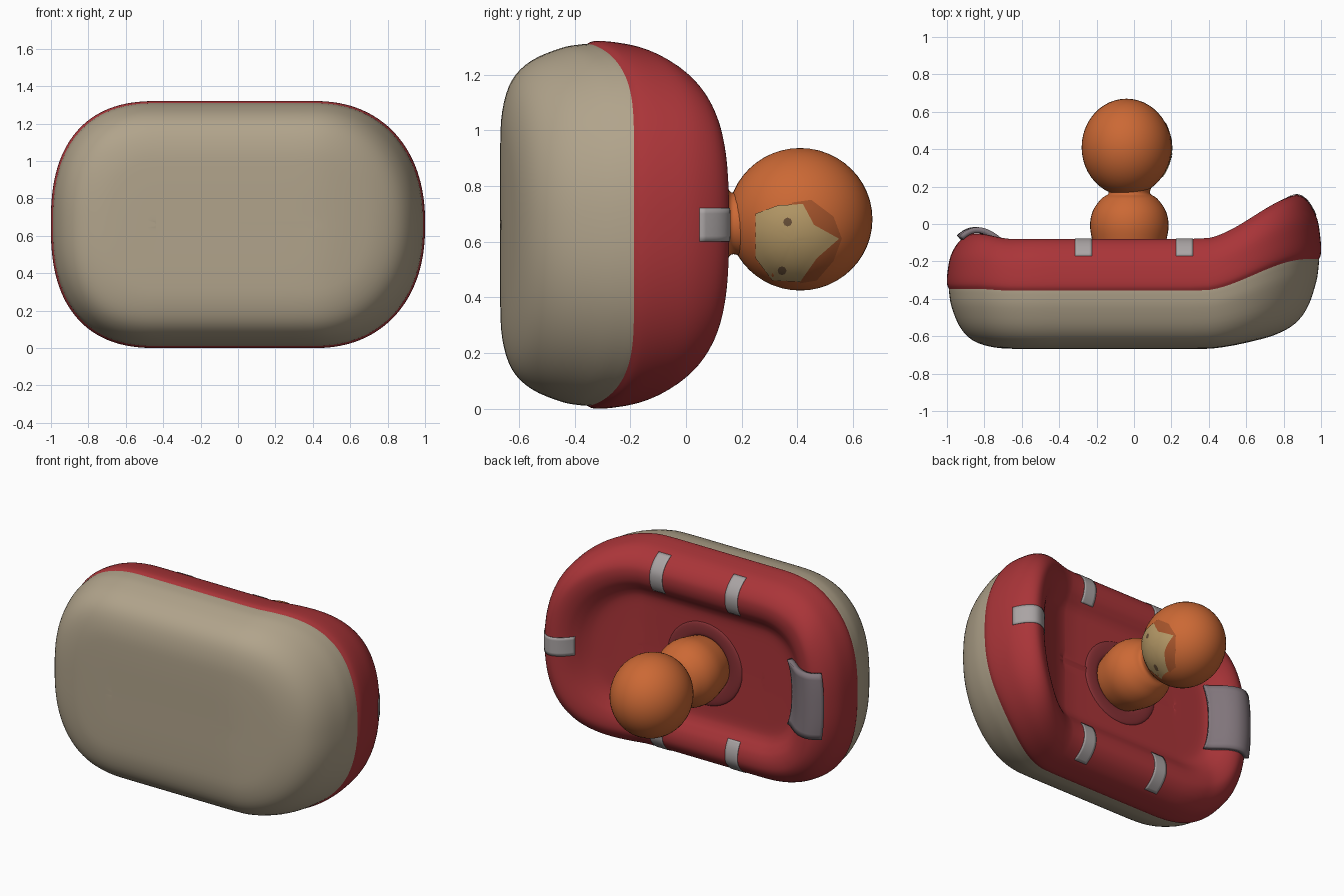
import bpy, bmesh
from math import sin, cos, pi, radians
from mathutils import Vector

if "Cube" in bpy.data.objects:
    bpy.data.objects.remove(bpy.data.objects["Cube"])

B, ZC = 0.66, 0.66                       # half width and centre height of the boat
BOW, STERN = (0.40, 2.25), (0.42, 2.5)   # (end of the straight side, roundness of the end)


def mat(name, r, g, b):
    m = bpy.data.materials.new(name)
    m.diffuse_color = (r, g, b, 1)
    m.use_nodes = True
    m.node_tree.nodes["Principled BSDF"].inputs["Base Color"].default_value = m.diffuse_color
    return m


RED = mat("red", 0.40, 0.035, 0.04)
DARK = mat("dark_red", 0.24, 0.03, 0.035)
CREAM = mat("cream", 0.44, 0.37, 0.26)
GREY = mat("grey", 0.40, 0.37, 0.37)
PAD = mat("pad_grey", 0.22, 0.18, 0.20)
ORANGE = mat("orange", 0.60, 0.14, 0.035)
HAIR = mat("hair", 0.38, 0.09, 0.025)
FACE = mat("face", 0.48, 0.33, 0.14)
BROWN = mat("brown", 0.14, 0.08, 0.04)


def step(a, b, x):
    u = min(1, max(0, (x - a) / (b - a)))
    return u * u * (3 - 2 * u)


def smooth(p, k=4):
    """Catmull-Rom curve through the profile points."""
    q = [Vector(v) for v in p]
    q = [2 * q[0] - q[1]] + q + [2 * q[-1] - q[-2]]
    out = []
    for i in range(1, len(q) - 2):
        a, b, c, d = q[i - 1:i + 3]
        for j in range(k):
            t = j / k
            out.append(0.5 * (2 * b + (c - a) * t + (2 * a - 5 * b + 4 * c - d) * t * t
                              + (3 * b - a - 3 * c + d) * t ** 3))
    return out + [q[-2]]


def loft(name, rings, material, closed=True, cap_start=False, cap_end=False, thick=0):
    bm = bmesh.new()
    vs = [[bm.verts.new(p) for p in r] for r in rings]
    n = len(vs[0])
    for r, s in zip(vs, vs[1:]):
        for i in range(n if closed else n - 1):
            j = (i + 1) % n
            bm.faces.new((r[i], r[j], s[j], s[i]))
    if cap_start:
        bm.faces.new(vs[0])
    if cap_end:
        bm.faces.new(vs[-1])
    bmesh.ops.recalc_face_normals(bm, faces=bm.faces)
    me = bpy.data.meshes.new(name)
    bm.to_mesh(me)
    bm.free()
    me.materials.append(material)
    ob = bpy.data.objects.new(name, me)
    bpy.context.collection.objects.link(ob)
    if thick:
        s = ob.modifiers.new("thickness", 'SOLIDIFY')
        s.thickness, s.offset = thick, 0
    bpy.ops.object.select_all(action='DESELECT')
    bpy.context.view_layer.objects.active = ob
    ob.select_set(True)
    bpy.ops.object.shade_smooth_by_angle(angle=radians(50))
    return ob


def sheer(x, y, z):
    """Lift the bow strongly and the stern slightly."""
    w = 0.35 + 0.65 * (y + 0.66) / 0.58
    return Vector((x, y + 0.245 * w * step(0.35, 0.93, x)
                   + 0.03 * w ** 3 * step(0.65, 0.85, -x), z + ZC))


def end_size(d, xs):
    return max(1 - xs - d, .02), B - d


def outline(d, y, count=64):
    """Closed outline, inset by d: two straight sides and two rounded ends."""
    pts = []
    for sx, (xs, n) in ((1, BOW), (-1, STERN)):
        a, b = end_size(d, xs)
        for i in range(count + 1):
            t = -pi / 2 + pi * i / count
            z = b * abs(sin(t)) ** (2 / n) * (1 if t > 0 else -1)
            x = xs + a * abs(cos(t)) ** (2 / n)
            pts.append(sheer(sx * x, y, sx * z))
        for k in range(1, 8):             # straight side
            u = k / 8
            x = BOW[0] + (-STERN[0] - BOW[0]) * u
            pts.append(sheer(x if sx > 0 else BOW[0] - STERN[0] - x, y, sx * b))
    return pts


# Hull: cream underside and red tube with sunken floor, profiles are (inset, height)
tube = smooth([(.012, -.36), (0, -.33), (.003, -.27), (.02, -.19), (.06, -.125), (.11, -.088),
               (.16, -.08), (.21, -.09), (.25, -.112), (.29, -.138), (.34, -.153),
               (.45, -.156), (.64, -.158)])
under = smooth([(.010, -.345), (.012, -.38), (.025, -.45), (.07, -.555), (.14, -.625),
                (.25, -.66), (.4, -.668), (.64, -.668)])
loft("inflatable_tube_and_floor", [outline(*p) for p in tube], RED, cap_end=True)
loft("hull_underside", [outline(*p) for p in under], CREAM, cap_end=True)


def strip(name, pos, half, side, across, profile, grow, material, thick, steps=6):
    """Band following the hull; across=True runs over a long side, else over bow or stern."""
    rings = []
    for k in range(steps + 1):
        u = pos + half * (2 * k / steps - 1)
        ring = []
        for p in profile:
            c = Vector((.15, -.22))
            d, y = c + (p - c) * grow
            xs, n = BOW if side > 0 else STERN
            a, b = end_size(d, xs)
            if across:
                ring.append(sheer(u, y, side * b))
            else:
                ring.append(sheer(side * (xs + a * (1 - (abs(u) / b) ** n) ** (1 / n)), y, u))
        rings.append(ring)
    loft(name, rings, material, closed=False, thick=thick)


# Grey patches on both sides and bow, plus the stern pad
for sx in (-1, 1):
    for sz in (-1, 1):
        strip(f"side_patch_{sx}_{sz}", .27 * sx, .045, sz, True, tube[13:33], 1.015, GREY, .003)
strip("bow_patch", 0, .06, 1, False, tube[13:33], 1.015, GREY, .003)
strip("stern_pad", 0, .21, -1, False, tube[17:38], 1.12, PAD, .03, 12)

# Figure: round body, neck and head standing along +y
FX, FZ = -.025, .665


def ring(r, y, x=FX, z=FZ, n=40):
    return [Vector((x + r * cos(2 * pi * i / n), y, z + r * sin(2 * pi * i / n))) for i in range(n)]


body = smooth([(.175, -.17), (.195, -.10), (.21, -.01), (.195, .07), (.15, .135),
               (.112, .162), (.118, .20), (.13, .25)])
loft("figure_body", [ring(*p) for p in body], ORANGE, cap_start=True, cap_end=True)
collar = [(.17, -.16), (.19, -.147), (.23, -.145), (.26, -.15), (.27, -.16)]
loft("floor_collar", [ring(*p) for p in smooth(collar)], DARK)

HC, HR = Vector((-.04, .41, .68)), Vector((.24, .26, .256))
bpy.ops.mesh.primitive_uv_sphere_add(segments=48, ring_count=24, location=HC)
head = bpy.context.object
head.name = "figure_head"
head.scale = HR
head.data.materials.append(ORANGE)
bpy.ops.object.shade_smooth()


def decal(name, pts, material, lift):
    """Flat outline in y/z wrapped on the +x side of the head."""
    mid = sum((Vector(p) for p in pts), Vector((0, 0))) / len(pts)
    loop = []
    for a, b in zip(pts, pts[1:] + pts[:1]):
        loop += [Vector(a).lerp(Vector(b), k / 4) for k in range(4)]
    rings = []
    for f in (1, .8, .6, .4, .2, .03):
        r = []
        for p in loop:
            y, z = mid + (p - mid) * f
            q = 1 - ((y - HC.y) / HR.y) ** 2 - ((z - HC.z) / HR.z) ** 2
            r.append(Vector((HC.x + HR.x * max(q, 0) ** .5 + lift, y, z)))
        rings.append(r)
    loft(name, rings, material, cap_end=True)


decal("hair", [(.38, .74), (.45, .75), (.53, .69), (.56, .61), (.53, .53), (.47, .46),
               (.41, .45), (.42, .6)], HAIR, .003)
decal("face", [(.25, .70), (.33, .73), (.42, .735), (.46, .66), (.55, .61), (.47, .54),
               (.41, .455), (.31, .46), (.25, .54)], FACE, .005)
for i, (y, z) in enumerate([(.345, .495), (.365, .67)]):
    decal(f"eye_{i}", [(y + .016 * cos(k * pi / 4), z + .016 * sin(k * pi / 4))
                       for k in range(8)], BROWN, .007)
